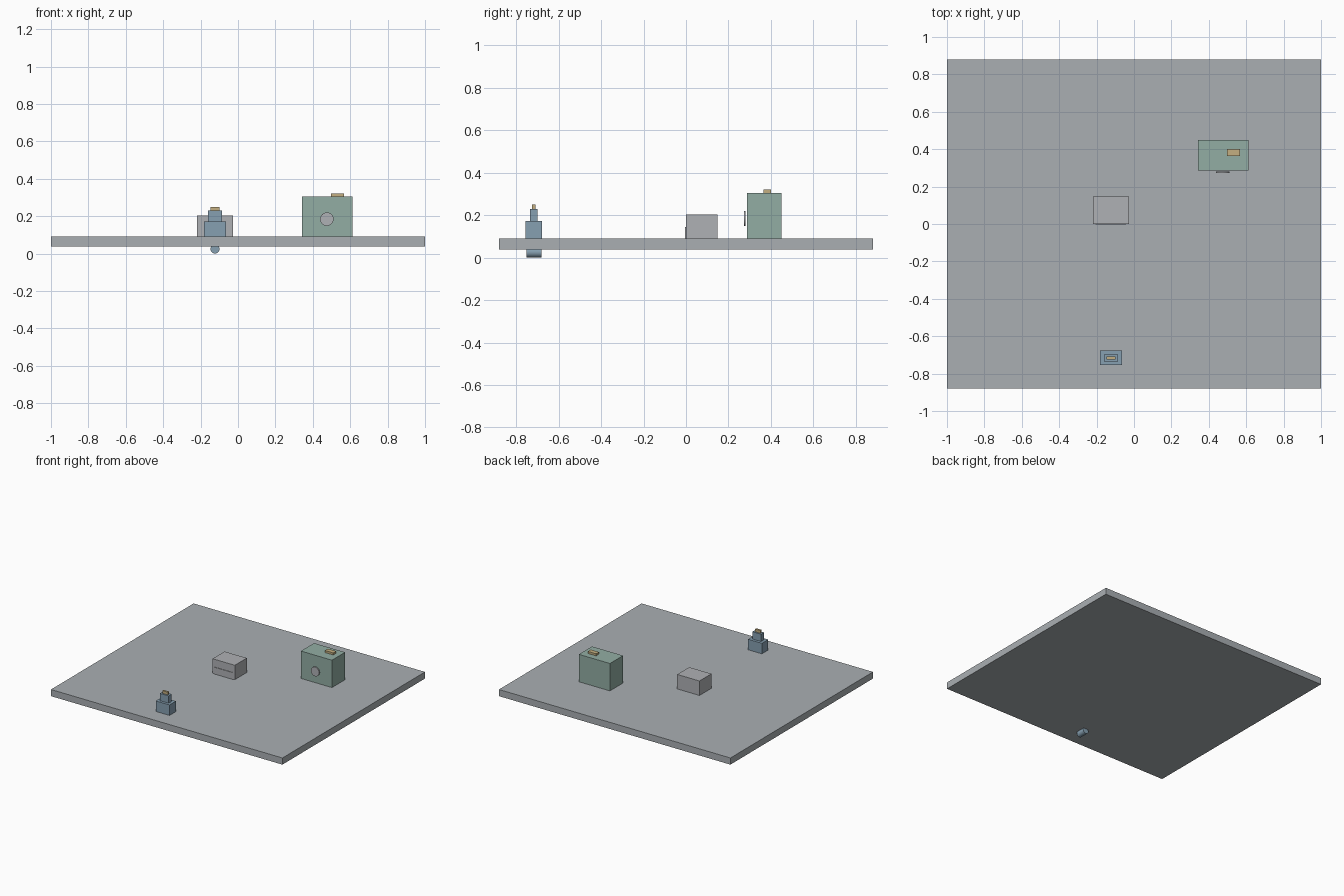
import bpy, math

if "Cube" in bpy.data.objects:
    bpy.data.objects.remove(bpy.data.objects["Cube"])


def material(name, rgb):
    m = bpy.data.materials.new(name)
    m.diffuse_color = (*rgb, 1)
    m.use_nodes = True
    m.node_tree.nodes["Principled BSDF"].inputs["Base Color"].default_value = m.diffuse_color
    return m


floor_grey = material("floor grey", (0.40, 0.43, 0.45))
box_grey = material("box grey", (0.43, 0.44, 0.46))
green = material("sage green", (0.29, 0.42, 0.37))
blue = material("dusty blue", (0.24, 0.35, 0.44))
tan = material("tan yellow", (0.55, 0.43, 0.22))


def finish(name, mat):
    ob = bpy.context.object
    ob.name = name
    ob.data.materials.append(mat)
    return ob


def box(name, mat, x, y, z):
    """Box spanning the given (low, high) range on each axis."""
    spans = (x, y, z)
    bpy.ops.mesh.primitive_cube_add(size=1, location=[(a + b) / 2 for a, b in spans])
    bpy.context.object.scale = [b - a for a, b in spans]
    bpy.ops.object.transform_apply(location=False, rotation=False, scale=True)
    return finish(name, mat)


def rod(name, mat, x, z, radius, y):
    """Round part with its axis along y."""
    bpy.ops.mesh.primitive_cylinder_add(
        vertices=32, radius=radius, depth=y[1] - y[0],
        location=(x, (y[0] + y[1]) / 2, z), rotation=(math.pi / 2, 0, 0))
    bpy.ops.object.shade_smooth_by_angle()
    return finish(name, mat)


TOP = 0.09

# Floor slab
box("floor_slab", floor_grey, (-1, 1), (-0.88, 0.88), (0.038, TOP))

# Low grey cabinet with a thin front panel
box("cabinet", box_grey, (-0.22, -0.028), (0, 0.148), (TOP, 0.203))
box("cabinet_panel", box_grey, (-0.206, -0.042), (-0.004, 0), (TOP, 0.143))

# Green machine with a front dial and a tray on top
box("machine_body", green, (0.343, 0.611), (0.287, 0.449), (TOP, 0.304))
box("machine_tray", tan, (0.497, 0.568), (0.364, 0.4), (0.304, 0.32))
rod("machine_dial", box_grey, 0.475, 0.184, 0.036, (0.272, 0.28))

# Stepped blue tower with a roller below the floor
box("tower_base", blue, (-0.182, -0.063), (-0.755, -0.677), (TOP, 0.172))
box("tower_neck", blue, (-0.16, -0.085), (-0.735, -0.698), (0.172, 0.229))
box("tower_cap", tan, (-0.146, -0.1), (-0.724, -0.709), (0.229, 0.25))
rod("tower_roller", blue, -0.123, 0.024, 0.024, (-0.752, -0.681))
